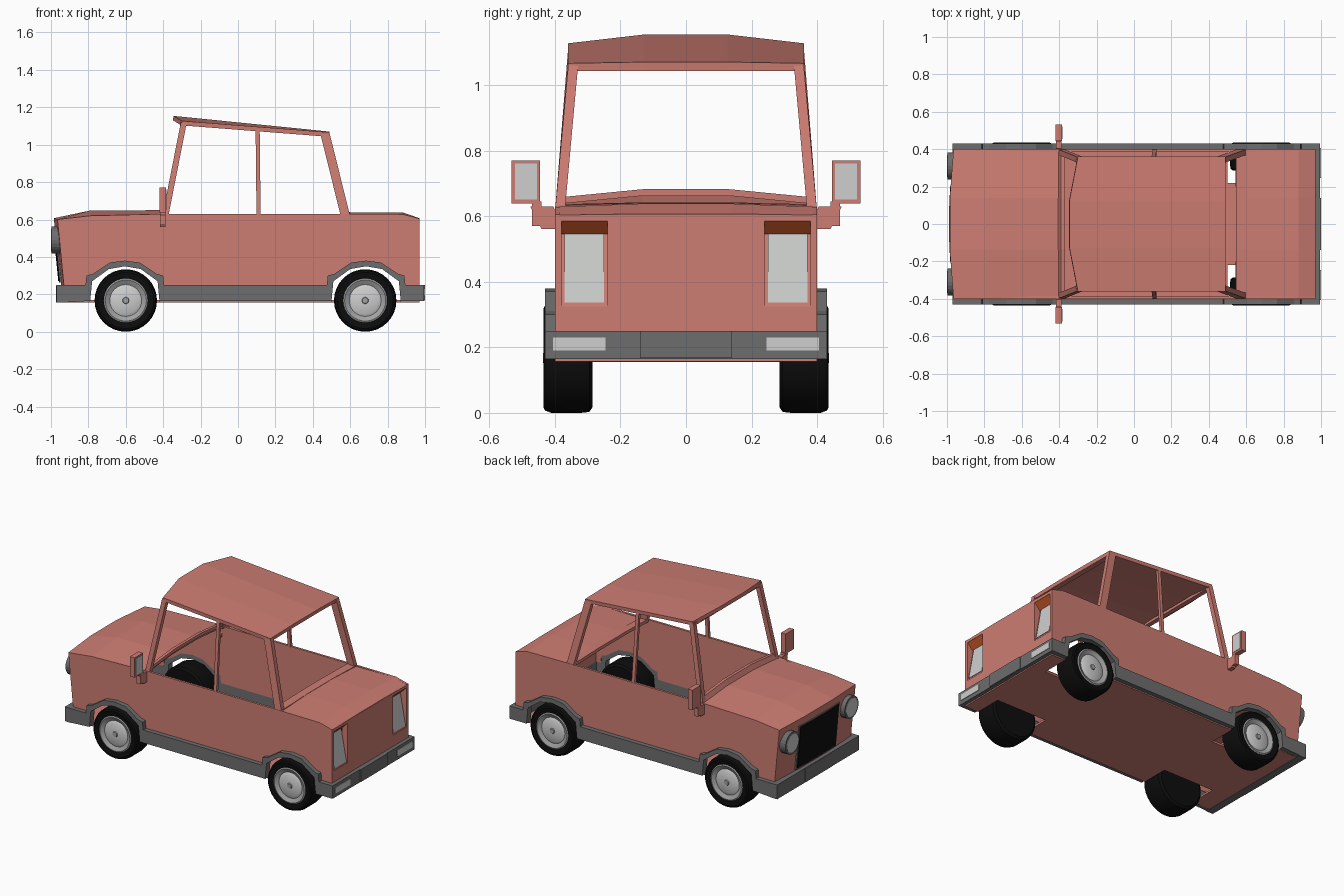
import bpy, bmesh, math
from mathutils import Matrix

if "Cube" in bpy.data.objects:
    bpy.data.objects.remove(bpy.data.objects["Cube"])


def material(name, r, g, b):
    m = bpy.data.materials.new(name)
    m.use_nodes = True
    m.diffuse_color = (r, g, b, 1)
    m.node_tree.nodes["Principled BSDF"].inputs["Base Color"].default_value = (r, g, b, 1)
    return m


PAINT = material("salmon paint", 0.61, 0.205, 0.17)
TRIM = material("trim grey", 0.155, 0.155, 0.155)
RUBBER = material("tyre black", 0.004, 0.004, 0.004)
GLASS = material("light glass", 0.61, 0.62, 0.61)
METAL = material("hub grey", 0.36, 0.36, 0.36)
ORANGE = material("indicator orange", 0.61, 0.107, 0.023)


def finish(name, bm, *mats, normals=True):
    if normals:
        bmesh.ops.recalc_face_normals(bm, faces=bm.faces)
    me = bpy.data.meshes.new(name)
    bm.to_mesh(me)
    bm.free()
    for m in mats:
        me.materials.append(m)
    ob = bpy.data.objects.new(name, me)
    bpy.context.collection.objects.link(ob)
    return ob


def prism(name, pts, y0, y1, mat):
    """Extrude an x-z outline from y0 to y1."""
    bm = bmesh.new()
    a = [bm.verts.new((x, y0, z)) for x, z in pts]
    b = [bm.verts.new((x, y1, z)) for x, z in pts]
    bm.faces.new(a)
    bm.faces.new(b[::-1])
    for i in range(len(pts)):
        j = (i + 1) % len(pts)
        bm.faces.new((a[i], b[i], b[j], a[j]))
    return finish(name, bm, mat)


def box(name, x0, x1, y0, y1, z0, z1, mat):
    return prism(name, [(x0, z0), (x1, z0), (x1, z1), (x0, z1)], y0, y1, mat)


def bar(name, p0, p1, sx, sy, mat=PAINT):
    """Slanted post with a level rectangular section."""
    bm = bmesh.new()
    ends = [[bm.verts.new((p[0] + u * sx / 2, p[1] + v * sy / 2, p[2]))
             for u, v in ((-1, -1), (1, -1), (1, 1), (-1, 1))] for p in (p0, p1)]
    for e in ends:
        bm.faces.new(e)
    for i in range(4):
        j = (i + 1) % 4
        bm.faces.new((ends[0][i], ends[0][j], ends[1][j], ends[1][i]))
    return finish(name, bm, mat)


def crowned(name, stations, thick, mat=PAINT):
    """Crowned sheet; station = half width, edge x, edge z, middle x, middle z."""
    bm = bmesh.new()
    rows = [[bm.verts.new(c) for c in ((xe, -w, ze), (xm, -w * 0.35, zm),
                                       (xm, w * 0.35, zm), (xe, w, ze))]
            for w, xe, ze, xm, zm in stations]
    for r, s in zip(rows, rows[1:]):
        for j in range(3):
            bm.faces.new((r[j], s[j], s[j + 1], r[j + 1]))
    ob = finish(name, bm, mat, normals=False)
    mod = ob.modifiers.new("thickness", "SOLIDIFY")
    mod.thickness, mod.offset = thick, -1
    return ob


# Wheel arch curves shared by the side trim and the side panels
OUTER = [(-.21, .25), (-.205, .30), (-.17, .31), (-.08, .37), (0, .38)]
INNER = [(-.185, .165), (-.175, .27), (-.085, .335), (0, .35)]
ARCHES = (-.605, .685)


def arch(half, cx):
    full = half + [(-x, z) for x, z in half[-2::-1]]
    return [(cx + x, z) for x, z in full]


outer = arch(OUTER, ARCHES[0]) + arch(OUTER, ARCHES[1])
inner = arch(INNER, ARCHES[0]) + arch(INNER, ARCHES[1])
trim = [(-.97, .25)] + outer + [(.995, .25), (.995, .165)] + inner[::-1] + [(-.95, .155)]
panel = [(-.93, .25)] + outer + [(.97, .25), (.97, .605), (.88, .628), (.6, .63),
                                 (-.4, .63), (-.79, .62), (-.965, .6)]

for s, side in ((1, "left"), (-1, "right")):
    prism("side_trim_" + side, trim, s * .388, s * .43, TRIM)
    prism("side_panel_" + side, panel, s * .385, s * .40, PAINT)
    # Roof pillars
    bar("front_pillar_" + side, (-.388, s * .384, .62), (-.29, s * .344, 1.118), .032, .03)
    bar("middle_pillar_" + side, (.11, s * .39, .62), (.105, s * .35, 1.085), .022, .018)
    bar("rear_pillar_" + side, (.574, s * .384, .62), (.465, s * .344, 1.06), .05, .03)
    # Door mirror
    bar("mirror_arm_" + side, (-.402, s * .405, .56), (-.402, s * .44, .63), .03, .07)
    bar("mirror_foot_" + side, (-.402, s * .455, .57), (-.402, s * .455, .645), .03, .03)
    box("mirror_head_" + side, -.42, -.386, s * .445, s * .532, .638, .77, PAINT)
    box("mirror_glass_" + side, -.388, -.383, s * .455, s * .522, .65, .76, GLASS)
    # Floor beside the wheel openings
    for x0, x1 in ((-.945, -.79), (-.42, .50), (.87, .97)):
        box("floor_" + side, x0, x1, s * .22, s * .40, .157, .17, PAINT)
    # Recessed tail light with an orange hood
    box("rear_corner_" + side, .93, .97, s * .38, s * .40, .25, .585, PAINT)
    prism("tail_light_rim_" + side, [(.925, .545), (.966, .325), (.93, .325), (.915, .545)],
          s * .238, s * .382, PAINT)
    prism("tail_light_" + side, [(.930, .545), (.968, .337), (.962, .337), (.924, .545)],
          s * .25, s * .37, GLASS)
    prism("tail_indicator_" + side, [(.969, .585), (.93, .545), (.924, .55), (.963, .59)],
          s * .238, s * .382, ORANGE)
    box("reversing_light_" + side, .99, .999, s * .245, s * .405, .19, .23, GLASS)
    # Headlight: grey shell and glass disc
    for name, r, x, depth, mat in (("headlight_shell_", .073, -.975, .046, TRIM),
                                   ("headlight_glass_", .06, -.996, .008, GLASS)):
        bm = bmesh.new()
        bmesh.ops.create_cone(bm, cap_ends=True, segments=24, radius1=r, radius2=r, depth=depth,
                              matrix=Matrix.Translation((x, s * .31, .49))
                              @ Matrix.Rotation(math.pi / 2, 4, "Y"))
        finish(name + side, bm, mat)

# Rear panel around the tail lights
for name, y, z0, z1 in (("rear_panel_low", .40, .25, .325), ("rear_panel_middle", .24, .325, .585),
                        ("rear_panel_top", .40, .585, .603)):
    box(name, .93, .97, -y, y, z0, z1, PAINT)

# Central floor and bumpers
box("floor_middle", -.945, .97, -.22, .22, .157, .17, PAINT)
box("front_bumper", -.97, -.92, -.43, .43, .155, .25, TRIM)
box("front_bumper_centre", -.974, -.965, -.14, .14, .157, .248, TRIM)
box("rear_bumper", .93, .995, -.43, .43, .165, .25, TRIM)
box("rear_bumper_centre", .99, 1.0, -.14, .14, .167, .25, TRIM)

# Nose and bonnet, boot lid, roof
crowned("bonnet", [(.40, -.93, .24, -.945, .24), (.40, -.965, .6, -.985, .607),
                   (.40, -.79, .62, -.79, .648), (.40, -.4, .628, -.4, .65)], .015)
crowned("boot_lid", [(.40, .56, .625, .56, .638), (.40, .88, .628, .88, .638),
                     (.40, .97, .603, .97, .607)], .015)
crowned("roof", [(.36, -.30, 1.127, -.345, 1.154), (.36, .49, 1.066, .49, 1.07)], .024)

# Window frame bars
crowned("windscreen_sill", [(.385, -.405, .628, -.405, .65), (.38, -.39, .658, -.39, .682),
                            (.38, -.37, .658, -.37, .682)], .02)
crowned("rear_window_sill", [(.39, .545, .636, .545, .642), (.39, .598, .632, .598, .64)], .02)
box("rear_window_header", .455, .485, -.35, .35, 1.043, 1.062, PAINT)
box("windscreen_header", -.31, -.28, -.345, .345, 1.1, 1.118, PAINT)

# Grille with a thin grey surround
crowned("grille_surround", [(.21, -.953, .262, -.956, .262), (.21, -.98, .557, -.986, .557)],
        .009, TRIM)
crowned("grille", [(.2, -.958, .27, -.961, .27), (.2, -.983, .55, -.989, .55)], .009, RUBBER)

# Wheels: lathed profile of radius, depth and the material of the band that follows
PROFILE = [(0, .285, 0), (.15, .285, 0), (.164, .295, 0), (.167, .32, 0), (.167, .41, 0),
           (.16, .43, 0), (.15, .435, 0), (.118, .43, 1), (.11, .434, 1), (.085, .42, 2),
           (.07, .428, 2), (.018, .43, 1), (.015, .436, 1), (0, .436, 1)]
SEG = 32
for cx, end in ((-.60, "front"), (.68, "rear")):
    for s, side in ((1, "left"), (-1, "right")):
        bm = bmesh.new()
        rings = [[bm.verts.new((cx + r * math.cos(k * math.tau / SEG), s * y,
                                .167 + r * math.sin(k * math.tau / SEG))) for k in range(SEG)]
                 for r, y, _ in PROFILE]
        for i in range(len(rings) - 1):
            for k in range(SEG):
                n = (k + 1) % SEG
                f = bm.faces.new((rings[i][k], rings[i][n], rings[i + 1][n], rings[i + 1][k]))
                f.material_index = PROFILE[i][2]
        bmesh.ops.remove_doubles(bm, verts=bm.verts, dist=1e-5)
        wheel = finish("wheel_" + end + "_" + side, bm, RUBBER, METAL, GLASS)
        bpy.ops.object.select_all(action="DESELECT")
        wheel.select_set(True)
        bpy.context.view_layer.objects.active = wheel
        bpy.ops.object.shade_smooth_by_angle(angle=math.radians(30))
